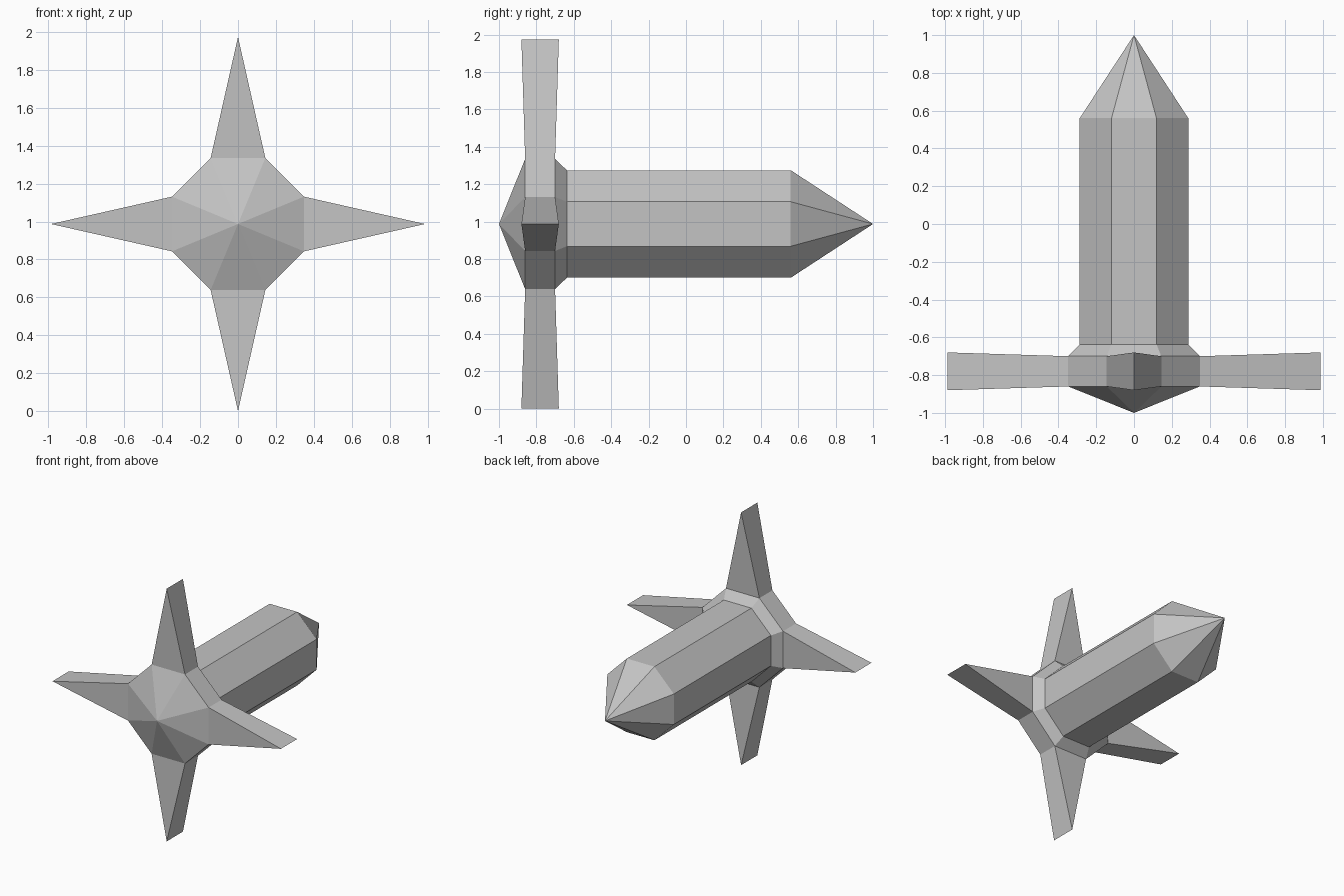
import bpy
import bmesh
from math import cos, sin, pi
from mathutils import Matrix, Vector

if "Cube" in bpy.data.objects:
    bpy.data.objects.remove(bpy.data.objects["Cube"], do_unlink=True)

CENTRE_Z = 0.987
SIDES = 8

# Single grey material
grey = bpy.data.materials.new("plain grey")
grey.use_nodes = True
colour = (0.55, 0.55, 0.55, 1)
grey.diffuse_color = colour
grey.node_tree.nodes["Principled BSDF"].inputs["Base Color"].default_value = colour


def finish(name, bm):
    bmesh.ops.recalc_face_normals(bm, faces=bm.faces)
    mesh = bpy.data.meshes.new(name)
    bm.to_mesh(mesh)
    bm.free()
    mesh.materials.append(grey)
    obj = bpy.data.objects.new(name, mesh)
    obj.location.z = CENTRE_Z
    bpy.context.collection.objects.link(obj)
    return obj


def ring(bm, radius, y):
    """Octagonal ring around the y axis, or one point when the radius is zero."""
    if radius == 0:
        return [bm.verts.new((0, y, 0))] * SIDES
    angles = [2 * pi * (i + 0.5) / SIDES for i in range(SIDES)]
    return [bm.verts.new((radius * cos(a), y, radius * sin(a))) for a in angles]


# Body: nose cone, hub, collar, shaft and tail point
bm = bmesh.new()
profile = [(0, -1.0), (0.377, -0.86), (0.377, -0.70),
           (0.311, -0.637), (0.311, 0.56), (0, 1.0)]
rings = [ring(bm, r, y) for r, y in profile]
for a, b in zip(rings, rings[1:]):
    for i in range(SIDES):
        j = (i + 1) % SIDES
        bm.faces.new(list(dict.fromkeys((a[i], a[j], b[j], b[i]))))
finish("body", bm)

# Fins: wedges on four hub sides, each ending in a sharp edge
HUB = 0.377 * cos(pi / SIDES)
HALF = 0.377 * sin(pi / SIDES)
for k, name in enumerate(["top_fin", "right_fin", "bottom_fin", "left_fin"]):
    bm = bmesh.new()
    turn = Matrix.Rotation(-k * pi / 2, 3, 'Y')

    def point(x, y, z):
        return bm.verts.new(turn @ Vector((x, y, z)))

    fl, fr = point(-HALF, -0.86, HUB), point(HALF, -0.86, HUB)
    bl, br = point(-HALF, -0.70, HUB), point(HALF, -0.70, HUB)
    ft, bt = point(0, -0.88, CENTRE_Z), point(0, -0.68, CENTRE_Z)
    for face in [(fl, fr, ft), (bl, br, bt), (fl, ft, bt, bl),
                 (fr, ft, bt, br), (fl, fr, br, bl)]:
        bm.faces.new(face)
    finish(name, bm)
